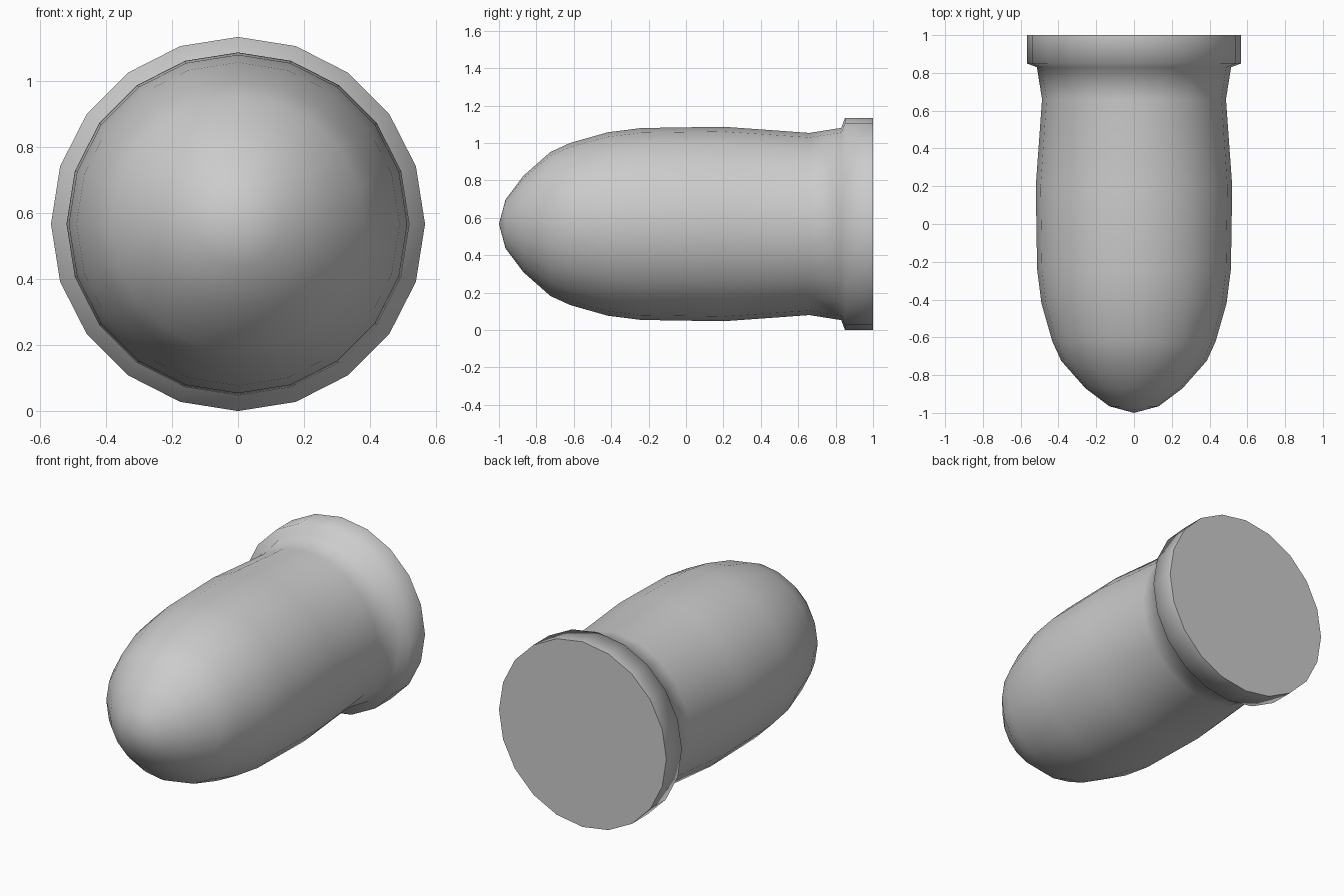
import bpy, bmesh
from math import sin, cos, tau

if "Cube" in bpy.data.objects:
    bpy.data.objects.remove(bpy.data.objects["Cube"])

SIDES = 20
CENTRE_Z = 0.567

# Profile from the nose to the back rim: (y, radius)
profile = [(-0.965, 0.13), (-0.87, 0.257), (-0.725, 0.385), (-0.62, 0.433),
           (-0.42, 0.49), (-0.24, 0.513), (0.2, 0.52), (0.66, 0.487),
           (0.83, 0.514), (0.85, 0.567), (1.0, 0.567)]

bm = bmesh.new()
tip = bm.verts.new((0, -1, CENTRE_Z))
rings = [[bm.verts.new((r * cos(tau * i / SIDES), y,
                        CENTRE_Z + r * sin(tau * i / SIDES)))
          for i in range(SIDES)] for y, r in profile]

# Nose fan and body bands, smooth all the way to the rim
for i in range(SIDES):
    j = (i + 1) % SIDES
    bm.faces.new((tip, rings[0][i], rings[0][j])).smooth = True
    for a, b in zip(rings, rings[1:]):
        bm.faces.new((a[i], b[i], b[j], a[j])).smooth = True

# Flat back face with a hard edge
back = bm.faces.new(rings[-1])
for e in back.edges:
    e.smooth = False

bmesh.ops.recalc_face_normals(bm, faces=bm.faces)
mesh = bpy.data.meshes.new("bullet_body")
bm.to_mesh(mesh)
bm.free()
bpy.context.collection.objects.link(bpy.data.objects.new("bullet_body", mesh))
